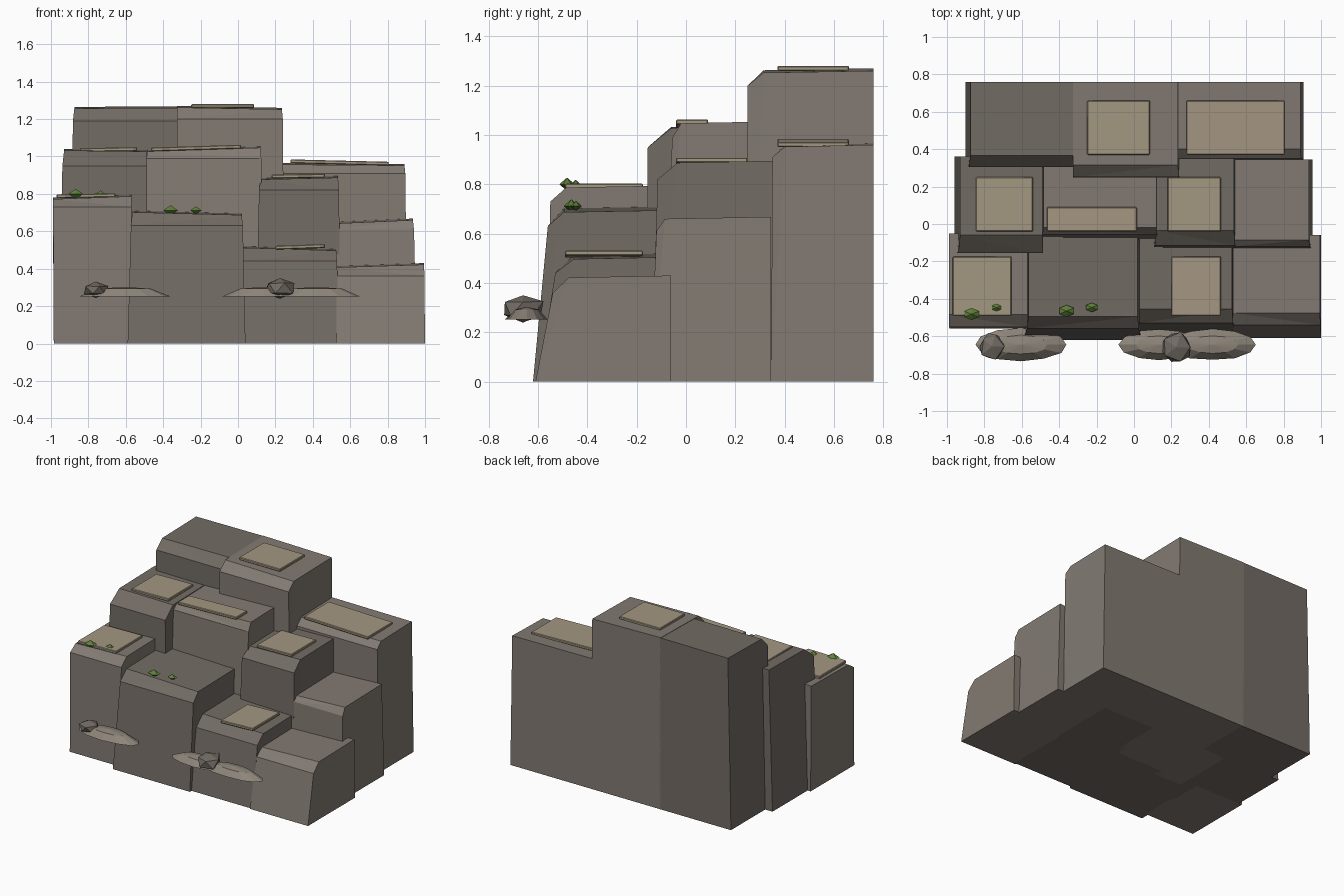
import bpy, bmesh, random
from math import radians
from mathutils import Vector, Matrix

if "Cube" in bpy.data.objects:
    bpy.data.objects.remove(bpy.data.objects["Cube"])

random.seed(4)


def material(name, rgb):
    m = bpy.data.materials.new(name)
    m.diffuse_color = (*rgb, 1)
    m.use_nodes = True
    m.node_tree.nodes["Principled BSDF"].inputs["Base Color"].default_value = m.diffuse_color
    return m


STONE = material("stone", (0.225, 0.195, 0.17))
DARK = material("dark_stone", (0.17, 0.148, 0.128))
SAND = material("sandstone", (0.37, 0.31, 0.22))
DUST = material("dusty_stone", (0.27, 0.235, 0.195))
MOSS = material("moss", (0.11, 0.22, 0.04))


def finish(name, bm, mat):
    bmesh.ops.recalc_face_normals(bm, faces=bm.faces[:])
    me = bpy.data.meshes.new(name)
    bm.to_mesh(me)
    bm.free()
    me.materials.append(mat)
    ob = bpy.data.objects.new(name, me)
    bpy.context.collection.objects.link(ob)
    return ob


def block(name, xb, xt, front, back, zs, ztop, mat):
    """Stone column: side profile with a chamfered, leaning front, lofted across x."""
    fb, fs, ft = front
    bm = bmesh.new()
    rings = []
    for i in (0, 1):
        zt = ztop[i]
        prof = [(xb[i], fb, 0), (xb[i] * .3 + xt[i] * .7, fs, zs),
                (xt[i], ft, zt - .008), (xt[i], back, zt), (xb[i], back, 0)]
        rings.append([bm.verts.new(p) for p in prof])
    a, b = rings
    bm.faces.new(a)
    bm.faces.new(b[::-1])
    for k in range(5):
        n = (k + 1) % 5
        bm.faces.new((a[k], b[k], b[n], a[n]))
    bmesh.ops.triangulate(bm, faces=bm.faces[:])
    finish(name, bm, mat)


# front tier
block("front_block_1", (-.985, -.57), (-.99, -.57), (-.56, -.55, -.485), -.05, .73, (.78, .795), STONE)
block("front_block_2", (-.59, .04), (-.565, .02), (-.62, -.56, -.495), -.05, .63, (.71, .695), DARK)
block("front_block_3", (.03, .54), (.03, .525), (-.6, -.53, -.455), -.05, .44, (.52, .505), DARK)
block("front_block_4", (.525, 1.0), (.53, .995), (-.61, -.54, -.475), -.06, .36, (.415, .43), STONE)
# middle tier
block("middle_block_1", (-.96, -.48), (-.93, -.49), (-.16, -.155, -.06), .36, .95, (1.04, 1.035), DARK)
block("middle_block_2", (-.5, .135), (-.485, .12), (-.11, -.055, -.02), .36, .99, (1.035, 1.055), STONE)
block("middle_block_3", (.095, .55), (.12, .535), (-.14, -.115, -.035), .355, .82, (.885, .895), DARK)
block("middle_block_4", (.525, .955), (.53, .935), (-.145, -.12, -.085), .345, .61, (.65, .668), STONE)
# back tier
block("back_block_1", (-.9, -.31), (-.875, -.32), (.295, .305, .365), .76, 1.19, (1.265, 1.268), DARK)
block("back_block_2", (-.325, .25), (-.325, .235), (.245, .25, .315), .76, 1.2, (1.27, 1.26), STONE)
block("back_block_3", (.23, .905), (.235, .89), (.345, .35, .4), .76, .91, (.965, .96), STONE)

# thin sandstone slabs lying on the block tops: x range, y range, z, tilt in degrees
slabs = [(-.97, -.655, -.49, -.175, .79, -1), (.2, .465, -.49, -.175, .517, -2),
         (-.845, -.54, -.04, .25, 1.037, -1), (-.465, .015, -.04, .09, 1.045, -1.8),
         (.18, .465, -.04, .25, .895, -1), (-.25, .085, .37, .66, 1.27, 0),
         (.28, .805, .37, .66, .968, 1.4)]
for i, (x0, x1, y0, y1, z, tilt) in enumerate(slabs):
    bm = bmesh.new()
    mat = (Matrix.Translation(((x0 + x1) / 2, (y0 + y1) / 2, z))
           @ Matrix.Rotation(radians(tilt), 4, 'Y')
           @ Matrix.Diagonal((x1 - x0, y1 - y0, .02, 1)))
    bmesh.ops.create_cube(bm, size=1, matrix=mat)
    bmesh.ops.bevel(bm, geom=bm.edges[:], offset=.004, segments=1, affect='EDGES')
    finish(f"slab_{i + 1}", bm, SAND)

# rubble ledges at the foot: low domes with flat undersides
for i, (x, y, rx, ry) in enumerate([(-.605, -.645, .255, .09), (.135, -.645, .22, .085), (.42, -.645, .245, .085)]):
    bm = bmesh.new()
    rings = [[], []]
    for k in range(12):
        d = Matrix.Rotation(radians(30 * k), 3, 'Z') @ Vector((1, 0, 0))
        for ring, s, z in ((rings[0], 1, .252), (rings[1], .58, .293)):
            s *= random.uniform(.94, 1.0)
            ring.append(bm.verts.new((x + rx * s * d.x, y + ry * s * d.y, z)))
    bm.faces.new(rings[0])
    top = bm.verts.new((x, y, .303))
    for k in range(12):
        n = (k + 1) % 12
        bm.faces.new((rings[0][k], rings[0][n], rings[1][n], rings[1][k]))
        bm.faces.new((rings[1][k], rings[1][n], top))
    finish(f"rubble_ledge_{i + 1}", bm, DUST)

# loose stones on the ledges
for i, (loc, size) in enumerate([((-.76, -.655, .285), (.07, .08, .045)), ((.225, -.66, .297), (.09, .09, .06))]):
    bm = bmesh.new()
    bmesh.ops.create_icosphere(bm, subdivisions=1, radius=1)
    for v in bm.verts:
        v.co *= random.uniform(.88, 1.08)
        v.co = Vector(loc) + Vector(a * b for a, b in zip(v.co, size))
    finish(f"loose_stone_{i + 1}", bm, DARK)

# moss tufts: squat six-sided double cones
for i, (x, y, z, r) in enumerate([(-.868, -.482, .8, .045), (-.735, -.447, .8, .03),
                                  (-.36, -.465, .712, .045), (-.225, -.446, .712, .035)]):
    bm = bmesh.new()
    for side in (1, -1):
        m = Matrix.Translation((x, y, z + side * r * .3)) @ Matrix.Diagonal((1, .7, side, 1))
        bmesh.ops.create_cone(bm, segments=6, radius1=r, radius2=0, depth=r * .6, matrix=m)
    bmesh.ops.remove_doubles(bm, verts=bm.verts[:], dist=.0005)
    finish(f"moss_tuft_{i + 1}", bm, MOSS)
